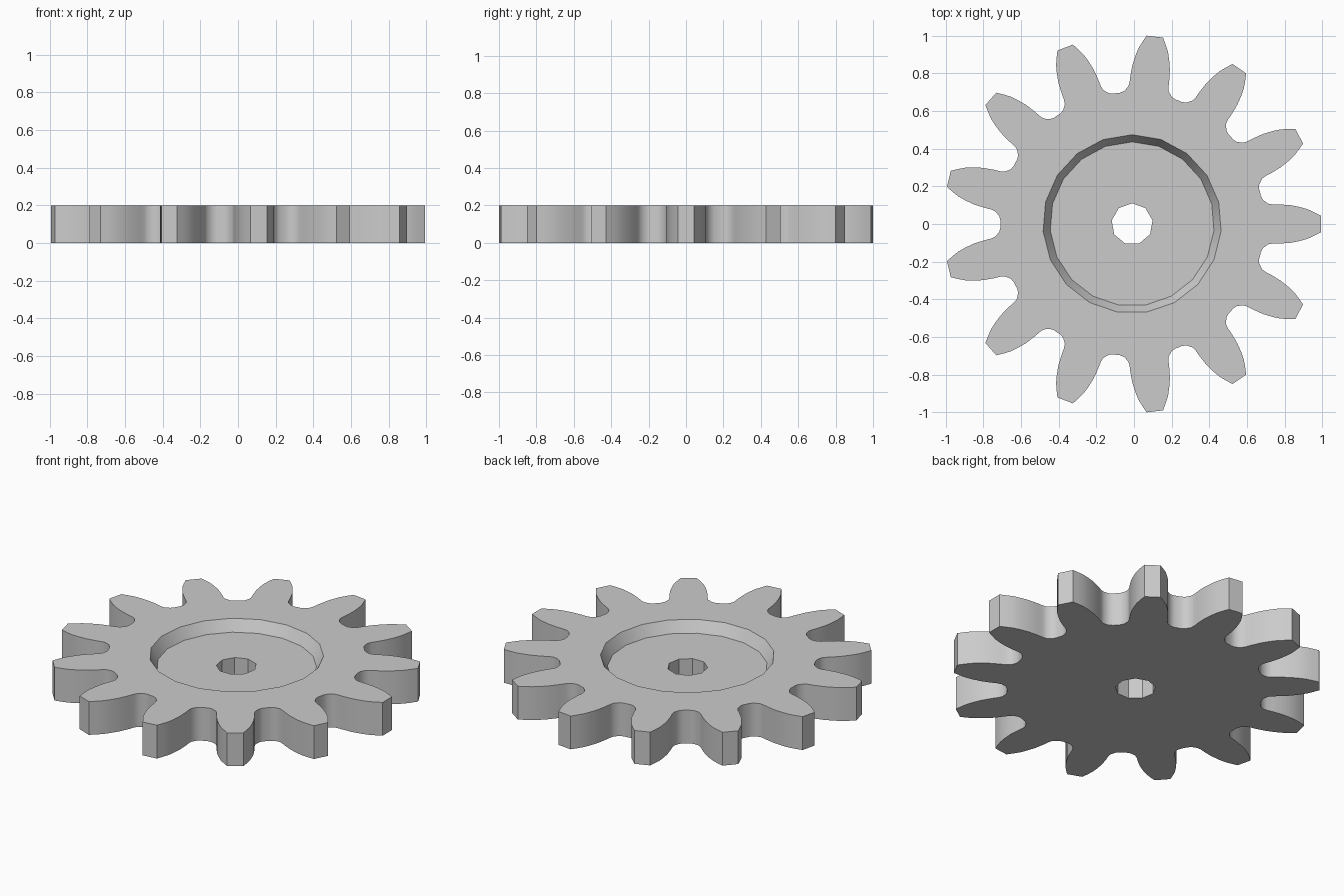
import bpy
import bmesh
from math import sin, cos, pi

if "Cube" in bpy.data.objects:
    bpy.data.objects.remove(bpy.data.objects["Cube"], do_unlink=True)

TEETH = 13
HEIGHT = 0.2
FLOOR = 0.134
CENTER_X = -0.01

# Half of one tooth, root valley to tip: (distance out, half width)
FLANK = [(0.683, 0.150), (0.695, 0.128), (0.722, 0.108), (0.745, 0.104),
         (0.78, 0.104), (0.84, 0.100), (0.89, 0.090), (0.93, 0.079),
         (0.965, 0.063), (1.002, 0.044)]


def gear_outline():
    valley = (0.70 * cos(pi / TEETH), -0.70 * sin(pi / TEETH))
    tooth = [valley] + [(x, -y) for x, y in FLANK] + FLANK[::-1]
    points = []
    for i in range(TEETH):
        a = 2 * pi * i / TEETH
        points += [(x * cos(a) - y * sin(a), x * sin(a) + y * cos(a))
                   for x, y in tooth]
    return points


def circle(radius, sides):
    return [(radius * cos(pi / 2 + 2 * pi * i / sides),
             radius * sin(pi / 2 + 2 * pi * i / sides)) for i in range(sides)]


bm = bmesh.new()


def ring(points, z):
    verts = [bm.verts.new((x + CENTER_X, y, z)) for x, y in points]
    edges = [bm.edges.new((v, verts[(i + 1) % len(verts)]))
             for i, v in enumerate(verts)]
    return verts, edges


def wall(a, b):
    n = len(a[0])
    for i in range(n):
        j = (i + 1) % n
        bm.faces.new((a[0][i], a[0][j], b[0][j], b[0][i]))


def cap(outer, inner):
    bmesh.ops.triangle_fill(bm, use_beauty=True, edges=outer[1] + inner[1],
                            normal=(0, 0, 1))


# Toothed rim, sloped recess and axle bore
outline, bore = gear_outline(), circle(0.11, 9)
rim_low, rim_top = ring(outline, 0), ring(outline, HEIGHT)
recess_top = ring(circle(0.474, 19), HEIGHT)
recess_floor = ring(circle(0.436, 19), FLOOR)
bore_low, bore_top = ring(bore, 0), ring(bore, FLOOR)

cap(rim_top, recess_top)
cap(recess_floor, bore_top)
cap(rim_low, bore_low)
wall(rim_low, rim_top)
wall(recess_top, recess_floor)
wall(bore_low, bore_top)
bmesh.ops.recalc_face_normals(bm, faces=bm.faces)

mesh = bpy.data.meshes.new("gear_wheel")
bm.to_mesh(mesh)
bm.free()
gear = bpy.data.objects.new("gear_wheel", mesh)
bpy.context.collection.objects.link(gear)

# Plain grey metal
grey = bpy.data.materials.new("grey")
grey.use_nodes = True
colour = (0.6, 0.6, 0.6, 1)
grey.diffuse_color = colour
grey.node_tree.nodes["Principled BSDF"].inputs["Base Color"].default_value = colour
mesh.materials.append(grey)

# Smooth flanks, sharp rims
bpy.ops.object.select_all(action="DESELECT")
gear.select_set(True)
bpy.context.view_layer.objects.active = gear
bpy.ops.object.shade_smooth_by_angle(angle=pi / 6)
